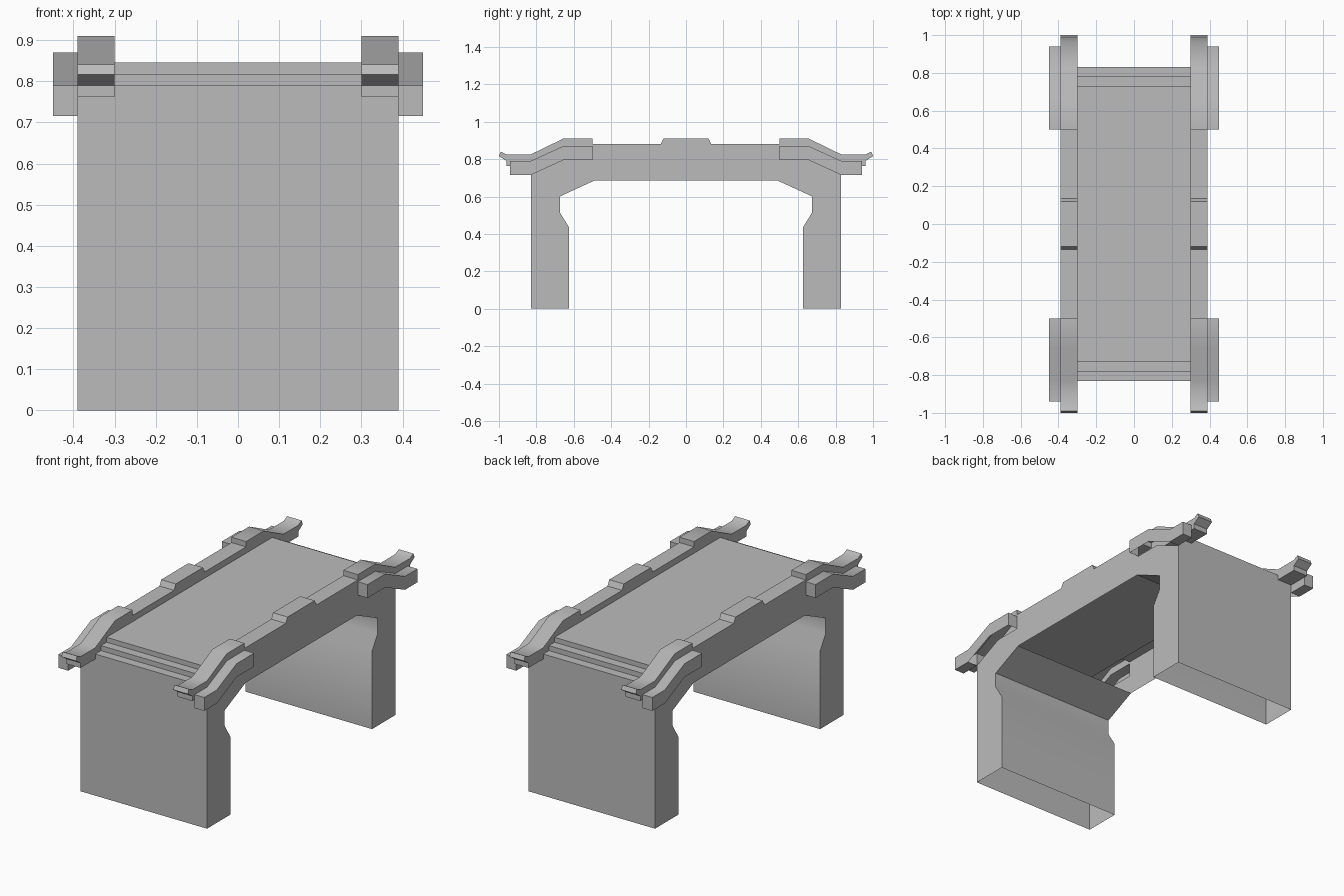
import bpy
import bmesh

cube = bpy.data.objects.get("Cube")
if cube:
    bpy.data.objects.remove(cube, do_unlink=True)

# One plain stone colour
stone = bpy.data.materials.new("stone_grey")
stone.use_nodes = True
GREY = (0.5, 0.5, 0.5, 1)
stone.diffuse_color = GREY
stone.node_tree.nodes["Principled BSDF"].inputs["Base Color"].default_value = GREY

WALL = 0.39    # outer face of the bridge side
CURB = 0.30    # inner face of the railing
BLOCK = 0.45   # outer face of the bracket blocks


def strip(bm, path, x0, x1):
    """Sweep an open (y, z) path across x."""
    rows = [[bm.verts.new((x, y, z)) for x in (x0, x1)] for y, z in path]
    for p, q in zip(rows, rows[1:]):
        bm.faces.new((p[0], q[0], q[1], p[1]))


def panel(bm, outline, x, inward=False):
    """Flat side panel; the outline runs counterclockwise in (y, z)."""
    pts = outline[::-1] if inward else outline
    bm.faces.new([bm.verts.new((x, y, z)) for y, z in pts])


def finish(name, bm):
    """Weld a quarter shell and mirror it to all four corners."""
    bmesh.ops.remove_doubles(bm, verts=bm.verts, dist=0.0005)
    mesh = bpy.data.meshes.new(name)
    bm.to_mesh(mesh)
    bm.free()
    mesh.materials.append(stone)
    ob = bpy.data.objects.new(name, mesh)
    bpy.context.collection.objects.link(ob)
    bpy.ops.object.select_all(action='DESELECT')
    ob.select_set(True)
    bpy.context.view_layer.objects.active = ob
    bpy.ops.object.shade_smooth_by_angle(angle=0.61)
    mirror = ob.modifiers.new("four_corners", 'MIRROR')
    mirror.use_axis = (True, True, False)
    return ob


# Shared profiles
arch = [(0.49, 0.685), (0.675, 0.6), (0.675, 0.515), (0.625, 0.435), (0.625, 0)]
steps = [(0.83, 0.79), (0.78, 0.79), (0.78, 0.818), (0.73, 0.818),
         (0.73, 0.845), (0, 0.845)]
tip = [(0.83, 0.762), (0.96, 0.762), (0.96, 0.79), (1.0, 0.816), (0.99, 0.84),
       (0.96, 0.825), (0.83, 0.825), (0.655, 0.91), (0.5, 0.91)]
crest = [(0.5, 0.88), (0.135, 0.88), (0.12, 0.91), (0, 0.91)]
block_top = [(0.94, 0.79), (0.83, 0.79), (0.655, 0.87), (0.5, 0.87)]
block_base = [(0.5, 0.795), (0.655, 0.795), (0.83, 0.715)]

# Piers with the arch soffit and the side walls, open underneath
bm = bmesh.new()
strip(bm, arch, 0, WALL)
strip(bm, [(0.83, 0), (0.83, 0.79)], 0, WALL)
panel(bm, [(0, 0.685)] + arch + [(0.83, 0)] + block_base[::-1] + crest, WALL)
finish("piers_and_walls", bm)

# Stepped roadway
bm = bmesh.new()
strip(bm, steps, 0, CURB)
finish("deck", bm)

# Railing with raised centre and flared ends
bm = bmesh.new()
strip(bm, tip + crest, CURB, WALL)
panel(bm, tip + crest + steps[::-1], CURB, inward=True)
panel(bm, tip + block_top[:0:-1], WALL)
finish("railing", bm)

# Bent bracket blocks outside the railing ends
bm = bmesh.new()
foot = [(0.83, 0.715), (0.94, 0.715)]
strip(bm, foot + block_top + block_base[:1], WALL, BLOCK)
panel(bm, foot[1:] + block_top + block_base, BLOCK)
panel(bm, foot + block_top[:2], WALL, inward=True)
finish("bracket_block", bm)
